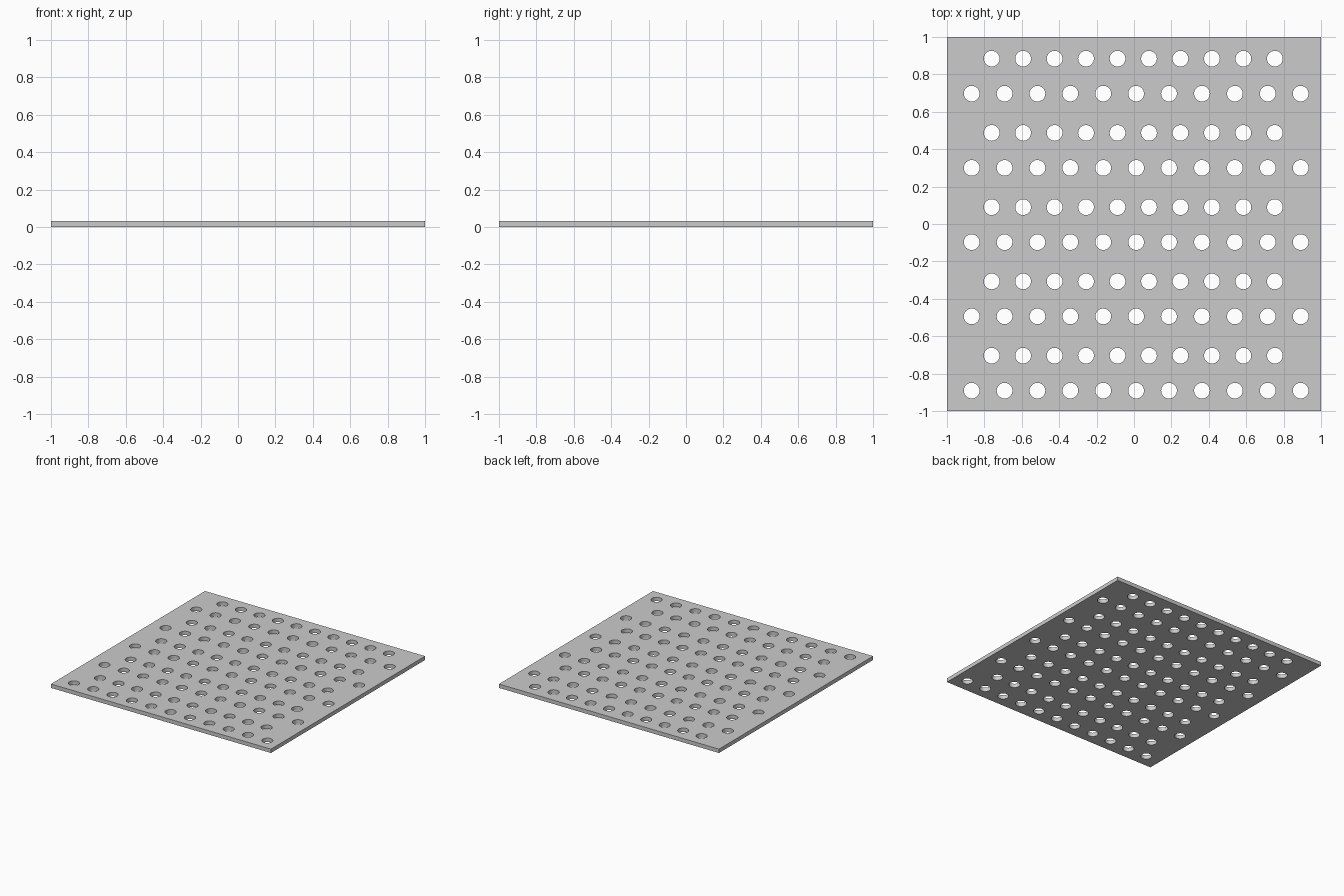
import bpy, bmesh
from math import sin, cos, tau

if "Cube" in bpy.data.objects:
    bpy.data.objects.remove(bpy.data.objects["Cube"])

THICK = 0.032
RADIUS = 0.042
SIDES = 32

# Flat profile: square outline with circular holes, extruded to thickness
curve = bpy.data.curves.new("perforated_plate_profile", 'CURVE')
curve.dimensions = '2D'
curve.fill_mode = 'BOTH'
curve.extrude = THICK / 2


def add_loop(points):
    spline = curve.splines.new('POLY')
    spline.points.add(len(points) - 1)
    for p, (x, y) in zip(spline.points, points):
        p.co = (x, y, 0, 1)
    spline.use_cyclic_u = True


def add_hole_row(count, x0, x1, y):
    for i in range(count):
        x = x0 + (x1 - x0) * i / (count - 1)
        add_loop([(x + RADIUS * cos(tau * k / SIDES), y + RADIUS * sin(tau * k / SIDES))
                  for k in range(SIDES)])


add_loop([(-1, -1), (1, -1), (1, 1), (-1, 1)])

# Alternating rows: eleven holes, then ten holes
for r in range(5):
    add_hole_row(11, -0.868, 0.891, -0.891 + 0.397 * r)
    add_hole_row(10, -0.761, 0.753, -0.704 + 0.397 * r)

# Convert the profile to a clean welded mesh
temp = bpy.data.objects.new("profile_helper", curve)
bpy.context.collection.objects.link(temp)
bpy.context.view_layer.update()
mesh = bpy.data.meshes.new_from_object(temp.evaluated_get(bpy.context.evaluated_depsgraph_get()))
bpy.data.objects.remove(temp)

bm = bmesh.new()
bm.from_mesh(mesh)
bmesh.ops.remove_doubles(bm, verts=bm.verts, dist=0.0002)
bmesh.ops.translate(bm, verts=bm.verts, vec=(0, 0, THICK / 2))
bmesh.ops.recalc_face_normals(bm, faces=bm.faces)
bm.to_mesh(mesh)
bm.free()

plate = bpy.data.objects.new("perforated_plate", mesh)
bpy.context.collection.objects.link(plate)
bpy.context.view_layer.objects.active = plate
plate.select_set(True)
bpy.ops.object.shade_smooth_by_angle()
